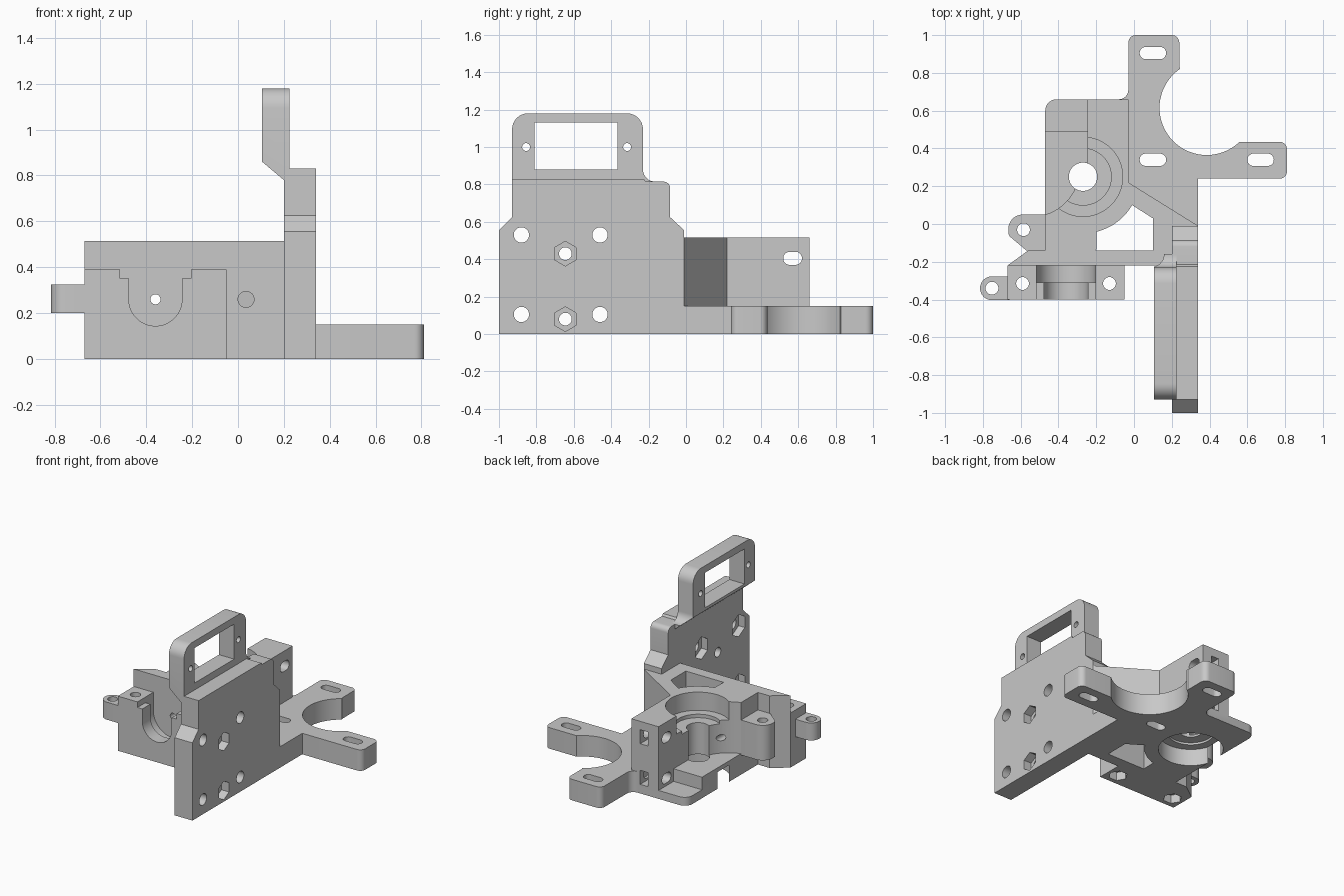
import bpy, bmesh, math
from mathutils import Vector

if "Cube" in bpy.data.objects:
    bpy.data.objects.remove(bpy.data.objects["Cube"])

SHADE = (0.58, 0.58, 0.58, 1)
grey = bpy.data.materials.new("plain grey")
grey.use_nodes = True
grey.diffuse_color = SHADE
grey.node_tree.nodes["Principled BSDF"].inputs["Base Color"].default_value = SHADE


def arc(a, b, r, start, end, steps):
    """Points along an arc, angles in radians."""
    turns = [start + (end - start) * k / steps for k in range(steps + 1)]
    return [(a + r * math.cos(t), b + r * math.sin(t)) for t in turns]


def rounded(points, steps=8):
    """Polygon whose corners given as (a, b, radius) become arcs."""
    out = []
    for i, p in enumerate(points):
        c = Vector(p[:2])
        if len(p) < 3:
            out.append(c)
            continue
        u = (Vector(points[i - 1][:2]) - c).normalized()
        v = (Vector(points[(i + 1) % len(points)][:2]) - c).normalized()
        half = u.angle(v) / 2
        mid = c + (u + v).normalized() * p[2] / math.sin(half)
        first, last = (c + d * p[2] / math.tan(half) - mid for d in (u, v))
        begin = math.atan2(first.y, first.x)
        sweep = math.remainder(math.atan2(last.y, last.x) - begin, math.tau)
        out += arc(mid.x, mid.y, p[2], begin, begin + sweep, steps)
    return out


def prism(name, points, lo, hi, axis="z"):
    """Profile pushed along an axis; profile is (x,y), (y,z) or (x,z)."""
    place = {"z": lambda p, t: (p[0], p[1], t),
             "x": lambda p, t: (t, p[0], p[1]),
             "y": lambda p, t: (p[0], t, p[1])}[axis]
    bm = bmesh.new()
    face = bm.faces.new([bm.verts.new(place(p, lo)) for p in rounded(points)])
    new = bmesh.ops.extrude_face_region(bm, geom=[face])["geom"]
    shift = Vector(place((0, 0), hi - lo))
    bmesh.ops.translate(bm, vec=shift, verts=[g for g in new if isinstance(g, bmesh.types.BMVert)])
    bmesh.ops.recalc_face_normals(bm, faces=bm.faces)
    mesh = bpy.data.meshes.new(name)
    bm.to_mesh(mesh)
    bm.free()
    mesh.materials.append(grey)
    ob = bpy.data.objects.new(name, mesh)
    bpy.context.collection.objects.link(ob)
    return ob


def rect(a0, b0, a1, b1, r=None):
    e = (r,) if r else ()
    return [(a0, b0) + e, (a1, b0) + e, (a1, b1) + e, (a0, b1) + e]


def circle(a, b, r, n=48, turn=0.0):
    return arc(a, b, r, turn, turn + math.tau, n)[:-1]


def slot(a, b, w, h):
    return rect(a - w / 2, b - h / 2, a + w / 2, b + h / 2, h * 0.49)


def cut(ob, *args):
    """Remove a prism from a part."""
    tool = prism("cutter", *args)
    tool.hide_render = True
    mod = ob.modifiers.new("cut", "BOOLEAN")
    mod.operation, mod.solver, mod.object = "DIFFERENCE", "EXACT", tool
    bpy.context.view_layer.objects.active = ob
    bpy.ops.object.modifier_apply(modifier=mod.name)
    bpy.data.objects.remove(tool)


GEAR = (-0.27, 0.25)
opening = [(-0.2, -0.14), (0.1, -0.14), (0.1, 0.03), (-0.01, 0.1)]
opening += arc(*GEAR, 0.3, math.radians(-35), math.radians(-76), 8)

# Base plate with two motor arms
base = prism("base_plate", [
    (-0.67, -0.22), (0.34, -0.22), (0.34, 0.24), (0.81, 0.24, 0.04), (0.81, 0.435, 0.04),
    (0.56, 0.435), (0.24, 0.83), (0.24, 1, 0.04), (-0.03, 1, 0.04), (-0.03, 0.66, 0.05),
    (-0.47, 0.66, 0.06), (-0.47, -0.14), (-0.56, -0.14)], 0, 0.15)
cut(base, circle(0.385, 0.615, 0.25, 64), -0.1, 0.3)
for x, y in ((0.1, 0.905), (0.1, 0.34), (0.67, 0.34)):
    cut(base, slot(x, y, 0.14, 0.065), -0.1, 0.3)
cut(base, opening, -0.1, 0.3)
cut(base, rect(-0.6, 0.49, -0.245, 0.8), 0.06, 0.3)

# Upper body around the drive shaft
body = prism("drive_body", [
    (-0.67, -0.22), (0.2, -0.22), (0.2, -0.01), (0.34, -0.01), (-0.03, 0.22), (-0.03, 0.66),
    (-0.245, 0.66), (-0.245, 0.25), (-0.47, 0.25), (-0.47, -0.14), (-0.56, -0.14)], 0.15, 0.515)
cut(body, opening, 0.1, 0.6)
cut(body, circle(-0.54, 0.29, 0.25, 64), 0.1, 0.6)
cut(body, circle(*GEAR, 0.21, 64), 0.385, 0.6)
cut(body, circle(*GEAR, 0.15), 0.36, 0.5)
cut(base, circle(*GEAR, 0.21, 64), -0.1, 0.12)
cut(base, circle(*GEAR, 0.15), 0.1, 0.135)
for part in (base, body):
    cut(part, circle(*GEAR, 0.075), -0.1, 0.6)
# Filament hole and front screw hole
cut(body, circle(-0.36, 0.26, 0.022, 24), -0.3, 0.2, "y")
cut(body, circle(0.035, 0.26, 0.035, 32), -0.3, -0.1, "y")
# Tension screw slots with nut pockets
for z in (0.405, 0.115):
    for part in (base, body):
        cut(part, slot(0.57, z, 0.1, 0.07), -0.3, 0.0 if z > 0.2 else -0.08, "x")
        cut(part, rect(-0.16, z - 0.05, -0.1, z + 0.05), 0.52, 0.7, "y")

# Front block with the hot end groove
front = prism("front_mount", rect(-0.67, -0.4, -0.05, -0.22), 0, 0.39)


def groove(r):
    return arc(-0.36, 0.26, r, math.pi, math.tau, 30) + [(-0.36 + r, 0.5), (-0.36 - r, 0.5)]


cut(front, groove(0.116), -0.5, -0.3, "y")
cut(front, groove(0.155), -0.31, -0.2, "y")
cut(front, rect(-0.515, 0.35, -0.205, 0.5), -0.5, -0.2, "y")
for x in (-0.59, -0.13):
    cut(front, circle(x, -0.315, 0.034, 32), -0.1, 0.5)
    cut(front, circle(x, -0.315, 0.062, 6), -0.1, 0.06)

# Hinge ears on the side opposite the upright plate
side_ear = prism("side_ear", [(-0.815, -0.403, 0.0625), (-0.66, -0.403), (-0.66, -0.277),
                              (-0.815, -0.277, 0.0625)], 0.2, 0.325)
cut(side_ear, circle(-0.752, -0.34, 0.034, 32), 0, 0.5)
back_ear = prism("back_ear", [(-0.665, 0.05, 0.075), (-0.46, 0.05), (-0.46, -0.14),
                              (-0.57, -0.14), (-0.665, -0.06, 0.03)], 0.14, 0.39)
cut(back_ear, circle(-0.585, -0.03, 0.034, 32), 0, 0.5)

# Upright carriage plate
plate = prism("carriage_plate", [
    (-1, 0), (-0.01, 0), (-0.01, 0.555), (-0.085, 0.625), (-0.085, 0.815, 0.035),
    (-0.215, 0.815), (-0.225, 0.83), (-0.93, 0.83), (-0.93, 0.625), (-1, 0.555)], 0.2, 0.34, "x")
for y in (-0.88, -0.46):
    for z in (0.53, 0.105):
        cut(plate, circle(y, z, 0.041, 32), 0.1, 0.4, "x")
        cut(plate, circle(y, z, 0.08, 6, math.pi / 6), 0.1, 0.25, "x")
for z in (0.43, 0.08):
    cut(plate, circle(-0.645, z, 0.034, 32), 0.1, 0.4, "x")
    cut(plate, circle(-0.645, z, 0.066, 6, math.pi / 6), 0.28, 0.4, "x")

# Framed bracket on top of the plate, with a sloped underside
frame = prism("sensor_frame", [
    (-0.93, 0.78), (-0.16, 0.78), (-0.16, 0.815), (-0.23, 0.815, 0.065),
    (-0.23, 1.18, 0.085), (-0.93, 1.18, 0.085)], 0.105, 0.225, "x")
cut(frame, rect(-0.81, 0.88, -0.365, 1.13), 0, 0.4, "x")
for y in (-0.855, -0.315):
    cut(frame, circle(y, 1.0, 0.021, 24), 0, 0.4, "x")
cut(frame, [(0.05, 0.7), (0.2, 0.7), (0.2, 0.78), (0.105, 0.86), (0.05, 0.907)], -1.1, 0.1, "y")

# Smooth curved walls, keep corners sharp
bpy.ops.object.select_all(action="DESELECT")
for part in (base, body, front, side_ear, back_ear, plate, frame):
    part.select_set(True)
bpy.context.view_layer.objects.active = base
bpy.ops.object.shade_smooth_by_angle(angle=math.radians(30))
